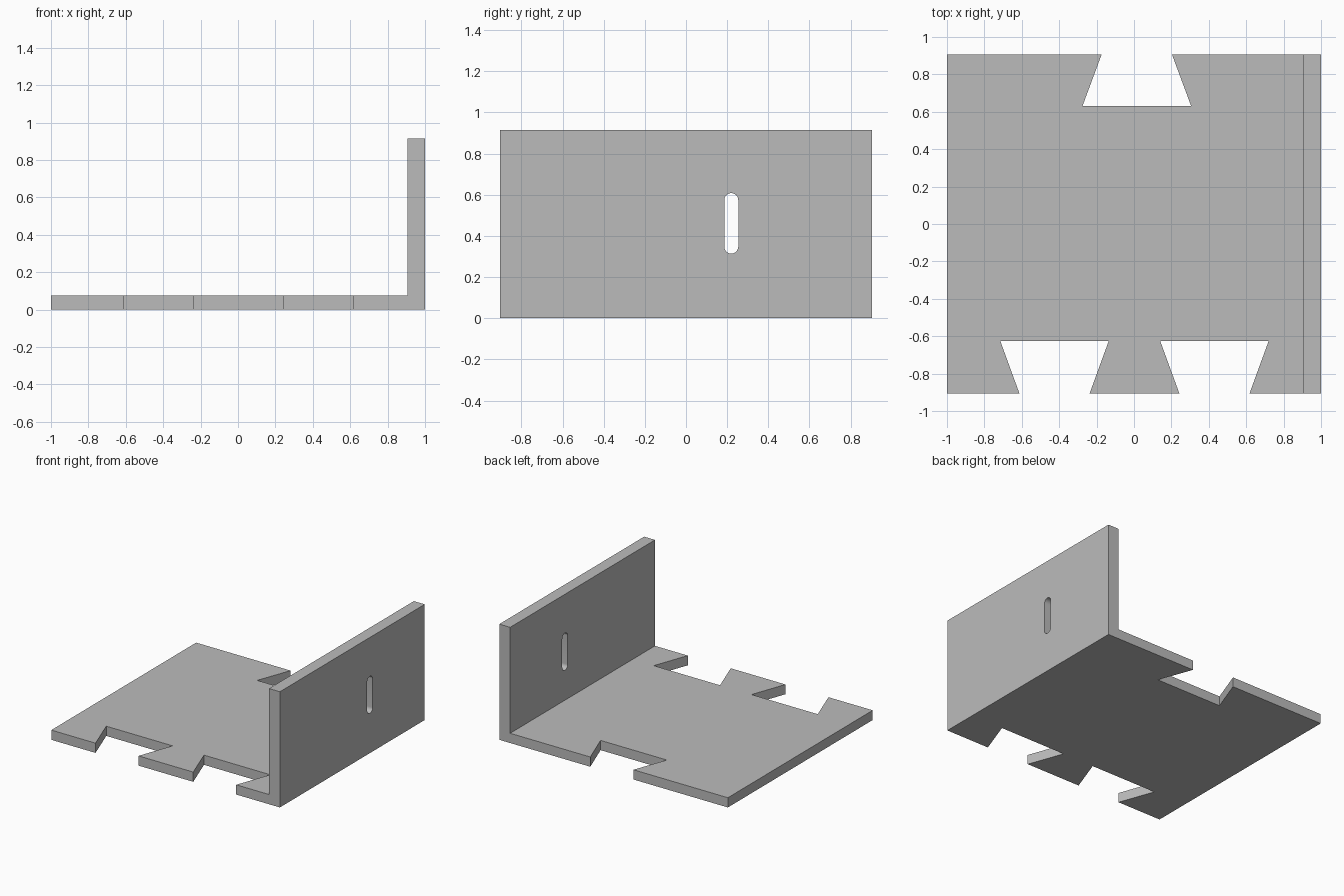
import bpy, bmesh, math
from mathutils import Vector

if "Cube" in bpy.data.objects:
    bpy.data.objects.remove(bpy.data.objects["Cube"])

grey = bpy.data.materials.new("plain grey")
grey.diffuse_color = (0.5, 0.5, 0.5, 1)
grey.use_nodes = True
grey.node_tree.nodes["Principled BSDF"].inputs["Base Color"].default_value = grey.diffuse_color


def prism(name, points, sweep):
    """Extrude a flat outline along the sweep vector."""
    bm = bmesh.new()
    face = bm.faces.new([bm.verts.new(p) for p in points])
    ext = bmesh.ops.extrude_face_region(bm, geom=[face])
    moved = [g for g in ext["geom"] if isinstance(g, bmesh.types.BMVert)]
    bmesh.ops.translate(bm, vec=Vector(sweep), verts=moved)
    bmesh.ops.recalc_face_normals(bm, faces=bm.faces[:])
    mesh = bpy.data.meshes.new(name)
    bm.to_mesh(mesh)
    bm.free()
    mesh.materials.append(grey)
    obj = bpy.data.objects.new(name, mesh)
    bpy.context.collection.objects.link(obj)
    return obj


def cut(target, cutter):
    """Subtract the cutter and discard it."""
    mod = target.modifiers.new("cut", "BOOLEAN")
    mod.operation, mod.solver, mod.object = "DIFFERENCE", "EXACT", cutter
    bpy.context.view_layer.objects.active = target
    bpy.ops.object.modifier_apply(modifier=mod.name)
    bpy.data.objects.remove(cutter)


# L-shaped bracket: floor plate with an upright wall on the right
W, H, D, T = 0.905, 0.915, 0.905, 0.077
profile = [(-1, 0), (1, 0), (1, H), (W, H), (W, T), (-1, T)]
bracket = prism("angle_bracket", [(x, -D, z) for x, z in profile], (0, 2 * D, 0))

# dovetail notches, wider inside: (centre x, edge direction, inner y)
for cx, side, inner in [(-0.425, -1, 0.625), (0.43, -1, 0.625), (0.015, 1, 0.632)]:
    outer = 1.0
    mouth = 0.188 - (outer - D) * 0.365     # flanks carried on past the edge
    outline = [(cx - 0.29, inner), (cx + 0.29, inner),
               (cx + mouth, outer), (cx - mouth, outer)]
    cut(bracket, prism("notch_cutter", [(x, side * y, -0.1) for x, y in outline], (0, 0, 0.3)))

# rounded vertical slot through the wall
r, cy, low, high = 0.034, 0.22, 0.348, 0.574
slot = []
for base, cz in ((0, high), (math.pi, low)):
    for i in range(17):
        a = base + math.pi * i / 16
        slot.append((0.8, cy + r * math.cos(a), cz + r * math.sin(a)))
cut(bracket, prism("slot_cutter", slot, (0.4, 0, 0)))

# smooth only the slot ends
bpy.context.view_layer.objects.active = bracket
bracket.select_set(True)
bpy.ops.object.shade_smooth_by_angle(angle=math.radians(15))
